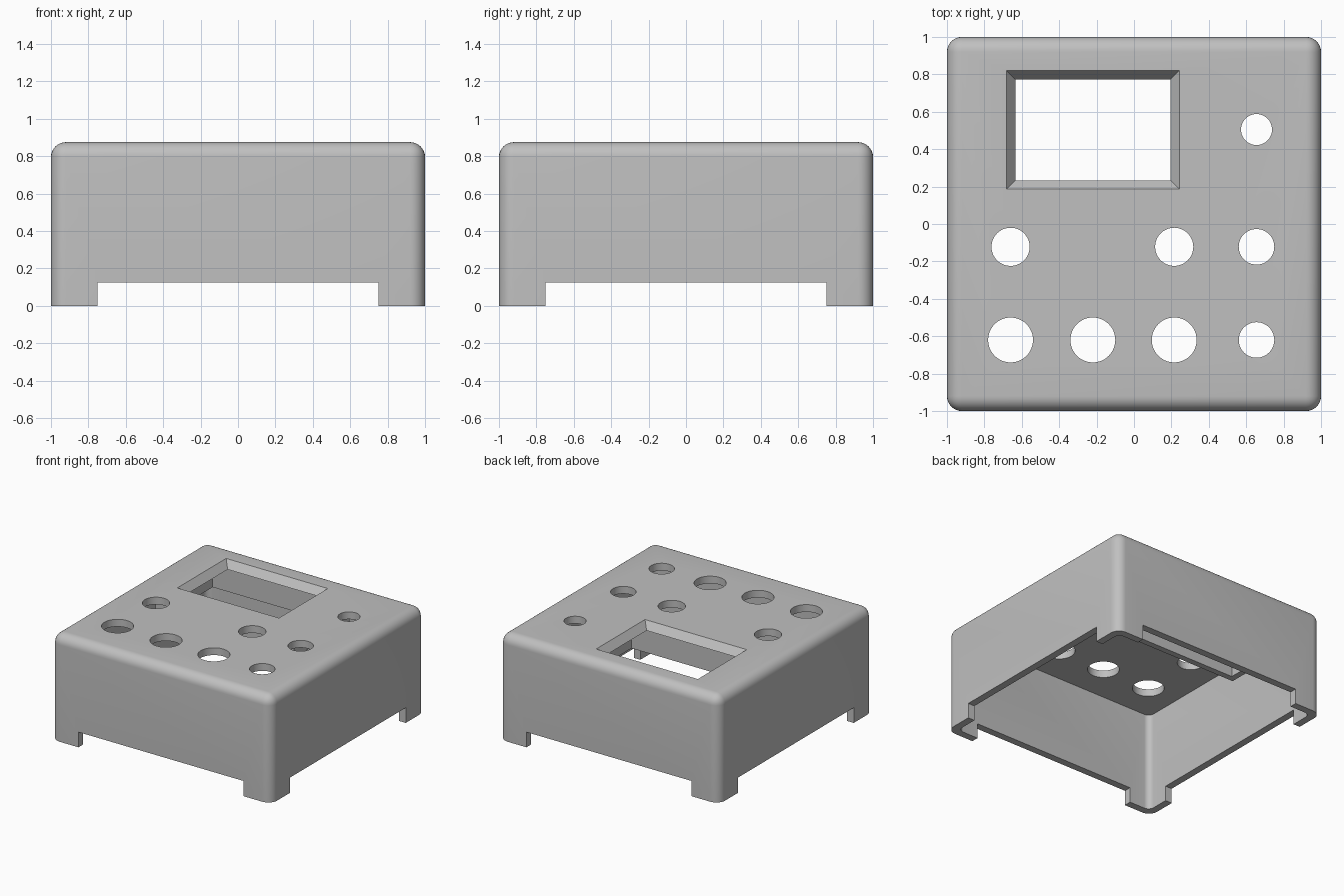
import bpy
import bmesh
from math import radians
from mathutils import Matrix, Vector

if "Cube" in bpy.data.objects:
    bpy.data.objects.remove(bpy.data.objects["Cube"], do_unlink=True)

HEIGHT = 0.875
WALL = 0.06
CEILING = HEIGHT - WALL

# Single grey plastic
grey = bpy.data.materials.new("grey_plastic")
grey.use_nodes = True
grey.diffuse_color = (0.527, 0.527, 0.527, 1)
grey.node_tree.nodes["Principled BSDF"].inputs["Base Color"].default_value = grey.diffuse_color


def to_object(name, bm):
    bmesh.ops.recalc_face_normals(bm, faces=bm.faces)
    mesh = bpy.data.meshes.new(name)
    bm.to_mesh(mesh)
    bm.free()
    mesh.materials.append(grey)
    obj = bpy.data.objects.new(name, mesh)
    bpy.context.collection.objects.link(obj)
    return obj


def box(name, low, high, radius=0, keep=None, segments=8):
    """Box between two corners; edges accepted by keep() are rounded."""
    low, high = Vector(low), Vector(high)
    bm = bmesh.new()
    bmesh.ops.create_cube(bm, size=1)
    for v in bm.verts:
        v.co = (low + high) / 2 + v.co * (high - low)
    if radius:
        edges = [e for e in bm.edges if keep(*[v.co for v in e.verts])]
        bmesh.ops.bevel(bm, geom=edges, offset=radius, segments=segments,
                        profile=0.5, affect='EDGES')
    return to_object(name, bm)


def cut(obj, cutter):
    cutter.hide_render = True
    mod = obj.modifiers.new("cut", 'BOOLEAN')
    mod.operation = 'DIFFERENCE'
    mod.solver = 'EXACT'
    mod.object = cutter
    bpy.context.view_layer.objects.active = obj
    bpy.ops.object.modifier_apply(modifier=mod.name)
    bpy.data.objects.remove(cutter, do_unlink=True)


def smooth(obj):
    bpy.ops.object.select_all(action='DESELECT')
    obj.select_set(True)
    bpy.context.view_layer.objects.active = obj
    bpy.ops.object.shade_smooth_by_angle(angle=radians(30))


# Rounded outer shell, open at the bottom
shell = box("enclosure_shell", (-1, -1, 0), (1, 1, HEIGHT), 0.08,
            lambda a, b: max(a.z, b.z) > 0.5)
inner = 1 - WALL
cut(shell, box("cavity", (-inner, -inner, -0.2), (inner, inner, CEILING), 0.05,
               lambda a, b: abs(a.z - b.z) > 0.5))

# Notches between the four corner feet
cut(shell, box("notch_front_back", (-0.75, -2, -0.3), (0.75, 2, 0.125)))
cut(shell, box("notch_sides", (-2, -0.75, -0.3), (2, 0.75, 0.125)))

# Bevelled display window
window = Vector((-0.22, 0.503, 0))
bm = bmesh.new()
bmesh.ops.create_cube(bm, size=2)
for v in bm.verts:
    top = v.co.z > 0
    grow = 0.055 if top else -0.008
    v.co = window + Vector((v.co.x * (0.415 + grow), v.co.y * (0.27 + grow),
                            HEIGHT + 0.01 if top else CEILING - 0.01))
cut(shell, to_object("window_cutter", bm))

# Knob, button and jack holes: x, y, radius
holes = [(x, -0.62, 0.12) for x in (-0.66, -0.22, 0.215)]
holes += [(x, -0.122, 0.102) for x in (-0.66, 0.215)]
holes += [(0.655, y, 0.095) for y in (-0.62, -0.122)]
holes.append((0.655, 0.505, 0.083))
bm = bmesh.new()
for x, y, r in holes:
    bmesh.ops.create_cone(bm, cap_ends=True, segments=48, radius1=r, radius2=r,
                          depth=0.3, matrix=Matrix.Translation((x, y, HEIGHT)))
cut(shell, to_object("hole_cutter", bm))
smooth(shell)

# Rectangular holder hanging below the window
half = Vector((0.58, 0.31, 0))
rim = Vector((0.05, 0.05, 0))
bottom, top = Vector((0, 0, 0.61)), Vector((0, 0, CEILING + 0.01))
frame = box("display_frame", window - half - rim + bottom, window + half + rim + top)
cut(frame, box("frame_opening", window - half, window + half + Vector((0, 0, 2))))
